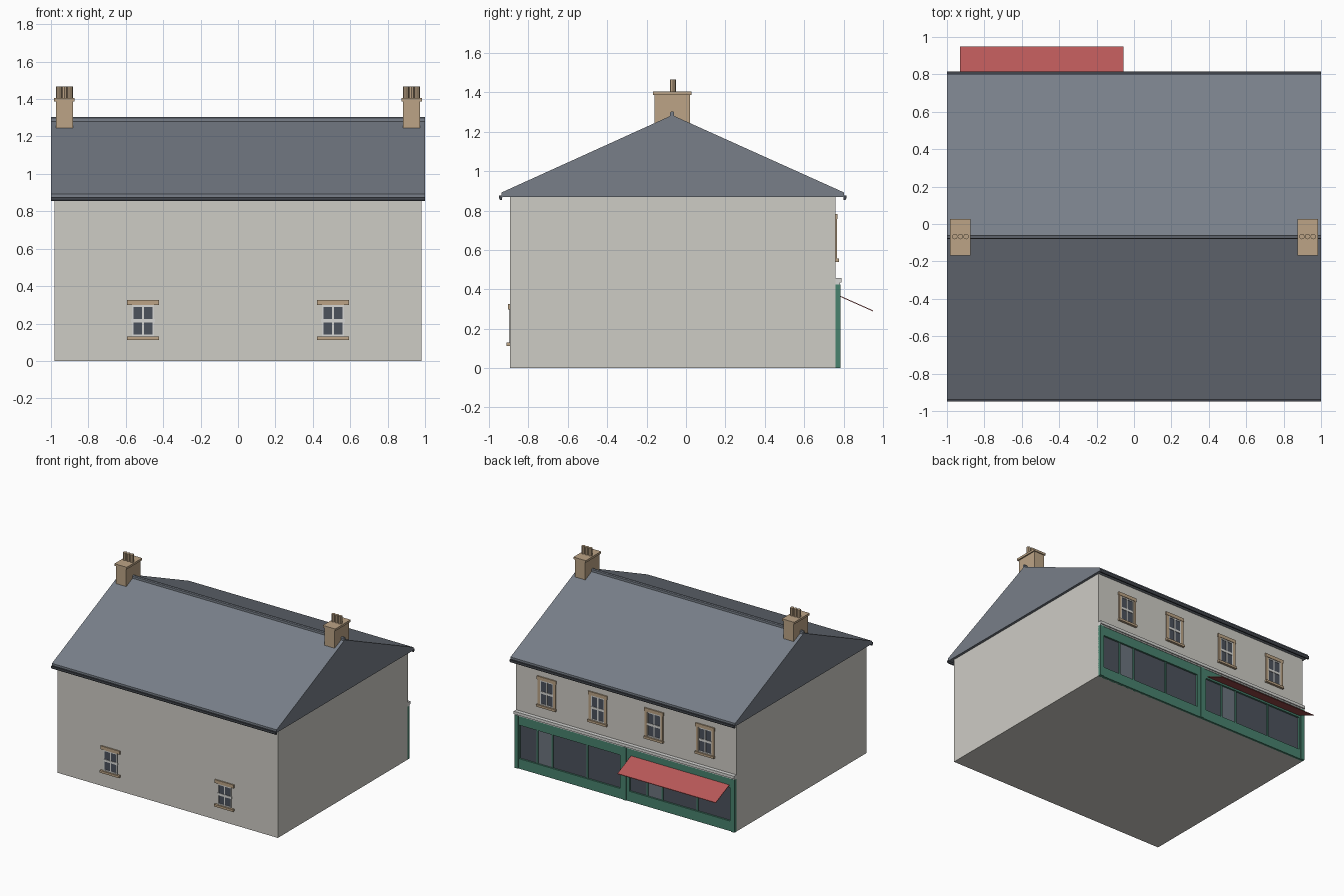
import bpy, bmesh, math
from mathutils import Vector

if "Cube" in bpy.data.objects:
    bpy.data.objects.remove(bpy.data.objects["Cube"])


def mat(name, r, g, b):
    m = bpy.data.materials.new(name)
    lin = [((c / 255 + 0.055) / 1.055) ** 2.4 for c in (r, g, b)]
    m.diffuse_color = (*lin, 1)
    m.use_nodes = True
    m.node_tree.nodes["Principled BSDF"].inputs["Base Color"].default_value = m.diffuse_color
    return m


WALL = mat("render_wall", 206, 204, 197)
SLATE = mat("slate", 120, 127, 137)
STONE = mat("tan_stone", 188, 164, 134)
GREEN = mat("shop_green", 72, 130, 110)
RED = mat("awning_red", 184, 88, 88)
GLASS = mat("dark_glass", 76, 82, 92)
PALE = mat("pale_glass", 108, 116, 126)
FRAME = mat("white_paint", 214, 214, 211)
IRON = mat("dark_gutter", 66, 70, 77)


def finish(name, bm, m):
    bmesh.ops.recalc_face_normals(bm, faces=bm.faces)
    me = bpy.data.meshes.new(name)
    bm.to_mesh(me)
    bm.free()
    me.materials.append(m)
    ob = bpy.data.objects.new(name, me)
    bpy.context.collection.objects.link(ob)
    return ob


def boxes(name, m, *spans):
    """One object from boxes given as (x0, x1, y0, y1, z0, z1)."""
    bm = bmesh.new()
    for x0, x1, y0, y1, z0, z1 in spans:
        vs = bmesh.ops.create_cube(bm, size=1)["verts"]
        for v in vs:
            v.co = Vector(((x0 + x1) / 2 + v.co.x * (x1 - x0),
                           (y0 + y1) / 2 + v.co.y * (y1 - y0),
                           (z0 + z1) / 2 + v.co.z * (z1 - z0)))
    return finish(name, bm, m)


def extrude_x(name, m, profile, x0, x1):
    """Extrude a closed (y, z) profile along x."""
    bm = bmesh.new()
    f = bm.faces.new([bm.verts.new((x0, y, z)) for y, z in profile])
    ext = bmesh.ops.extrude_face_region(bm, geom=[f])["geom"]
    bmesh.ops.translate(bm, vec=(x1 - x0, 0, 0),
                        verts=[e for e in ext if isinstance(e, bmesh.types.BMVert)])
    return finish(name, bm, m)


FRONT, BACK, RIDGE = -0.893, 0.76, -0.07

# Main walls
boxes("walls", WALL, (-0.98, 0.98, FRONT, BACK, 0, 0.87))

# Gabled roof with ridge cap and eaves gutters
extrude_x("roof", SLATE, [(-0.937, 0.868), (0.803, 0.868), (0.803, 0.892),
                          (RIDGE, 1.285), (-0.937, 0.892)], -1, 1)
extrude_x("ridge_cap", SLATE, [(-0.08, 1.27), (-0.06, 1.27), (-0.06, 1.298),
                               (-0.065, 1.304), (-0.075, 1.304), (-0.08, 1.298)], -1, 1)
for name, y, s in (("front_gutter", -0.932, -1), ("back_gutter", 0.798, 1)):
    extrude_x(name, IRON, [(y, 0.876), (y + s * 0.017, 0.876), (y + s * 0.017, 0.862),
                           (y + s * 0.012, 0.854), (y + s * 0.003, 0.854)], -1, 1)

# Chimneys with caps and three pots each
for side, cx in (("left", -0.928), ("right", 0.928)):
    boxes(side + "_chimney", STONE,
          (cx - 0.045, cx + 0.045, RIDGE - 0.09, RIDGE + 0.09, 1.2, 1.39),
          (cx - 0.055, cx + 0.055, RIDGE - 0.098, RIDGE + 0.098, 1.388, 1.405))
    bm = bmesh.new()
    for i in (-1, 0, 1):
        vs = bmesh.ops.create_cone(bm, cap_ends=True, segments=8, radius1=0.015,
                                   radius2=0.015, depth=0.062)["verts"]
        bmesh.ops.translate(bm, verts=vs, vec=(cx + i * 0.03, RIDGE + 0.003, 1.435))
    finish(side + "_chimney_pots", bm, STONE)


def window(name, cx, wall_y, s, z0, z1, jambs):
    """Sash window: z0..z1 is the opening, s is the outward y direction."""
    w = 0.059

    def b(xa, xb, d, za, zb):
        ya, yb = sorted((wall_y - s * 0.005, wall_y + s * d))
        return (cx + xa, cx + xb, ya, yb, za, zb)

    zm = (z0 + z1) / 2
    boxes(name + "_glass", GLASS, b(-w, w, 0.002, z0, z1))
    boxes(name + "_frame", FRAME,
          b(-w, -w + 0.007, 0.005, z0, z1), b(w - 0.007, w, 0.005, z0, z1),
          b(-0.005, 0.005, 0.005, z0, z1),
          b(-w, w, 0.005, z0, z0 + 0.01), b(-w, w, 0.005, z1 - 0.01, z1),
          b(-w - 0.004, w + 0.004, 0.006, zm - 0.009, zm + 0.009))
    stone = [b(-0.085, 0.085, 0.010, z1, z1 + 0.027),
             b(-0.085, 0.085, 0.018, z0 - 0.018, z0)]
    if jambs:
        stone += [b(-0.08, -w, 0.008, z0, z1), b(w, 0.08, 0.008, z0, z1)]
    boxes(name + "_stone_surround", STONE, *stone)


# Two small windows on the front, four upstairs on the shop side
for i, cx in enumerate((-0.508, 0.508)):
    window(f"front_window_{i + 1}", cx, FRONT, -1, 0.13, 0.298, False)
for i, cx in enumerate((-0.705, -0.25, 0.25, 0.705)):
    window(f"back_window_{i + 1}", cx, BACK, 1, 0.558, 0.757, True)

# Two matching shopfronts on the back
Y0, YF = BACK - 0.005, 0.778
G0, G1 = 0.08, 0.35
for i, ox in enumerate((0.0, -0.98)):
    n = f"shop_{i + 1}"
    boxes(n + "_windows", GLASS, (ox + 0.04, ox + 0.65, Y0, 0.764, G0, G1),
          (ox + 0.785, ox + 0.945, Y0, 0.764, G0, G1))
    boxes(n + "_door_glass", PALE, (ox + 0.65, ox + 0.785, Y0, 0.764, G0, G1))
    boxes(n + "_frame", GREEN,
          (ox, ox + 0.98, Y0, YF, 0, G0),
          (ox, ox + 0.98, Y0, YF, G1, 0.425),
          (ox, ox + 0.045, Y0, YF, G0, G1),
          (ox + 0.94, ox + 0.98, Y0, YF, G0, G1),
          *[(ox + x - 0.006, ox + x + 0.006, Y0, 0.772, G0, G1)
            for x in (0.34, 0.65, 0.785)])
boxes("shop_pilasters", GREEN, *[(x - 0.016, x + 0.016, Y0, 0.784, 0, 0.425)
                                 for x in (-0.964, 0, 0.964)])

# Stepped cornice above the shops
boxes("shop_cornice", FRAME, (-0.98, 0.98, Y0, 0.782, 0.424, 0.44),
      (-0.98, 0.98, Y0, 0.791, 0.434, 0.457))

# Sloping awning over one shop
extrude_x("awning", RED, [(0.775, 0.366), (0.775, 0.371), (0.95, 0.293), (0.95, 0.288)],
          -0.93, -0.055)
